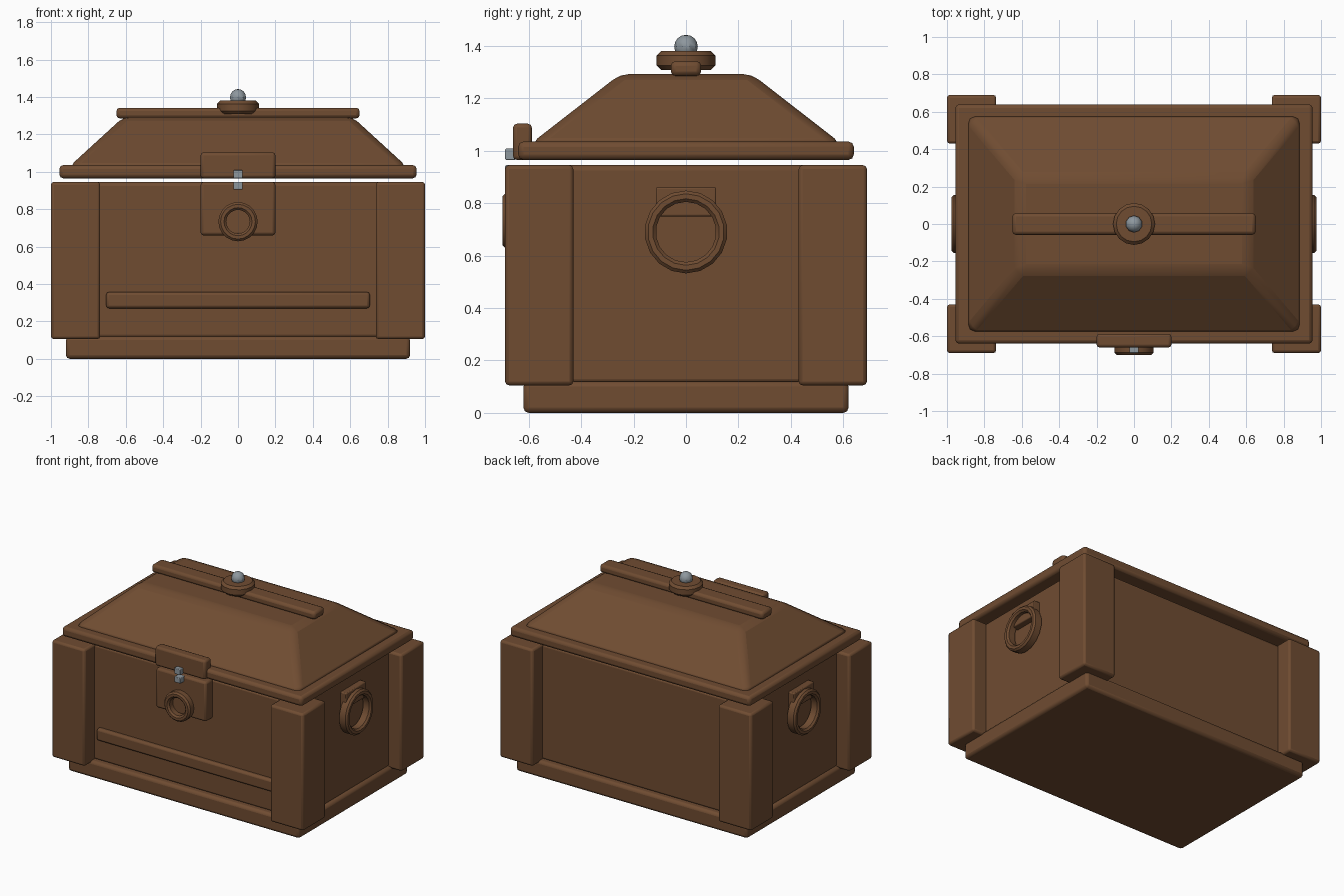
import bpy, bmesh, math
from mathutils import Matrix, Vector

if "Cube" in bpy.data.objects:
    bpy.data.objects.remove(bpy.data.objects["Cube"], do_unlink=True)


def material(name, color):
    m = bpy.data.materials.new(name)
    m.use_nodes = True
    m.diffuse_color = color
    m.node_tree.nodes["Principled BSDF"].inputs["Base Color"].default_value = color
    return m


brown = material("brown wood", (0.16, 0.072, 0.031, 1))
grey = material("grey metal", (0.27, 0.31, 0.34, 1))


def finish(name, bm, mat, bevel=0.0, segments=2):
    bmesh.ops.recalc_face_normals(bm, faces=bm.faces)
    me = bpy.data.meshes.new(name)
    bm.to_mesh(me)
    bm.free()
    me.materials.append(mat)
    ob = bpy.data.objects.new(name, me)
    bpy.context.collection.objects.link(ob)
    if bevel:
        mod = ob.modifiers.new("soft edges", 'BEVEL')
        mod.width, mod.segments = bevel, segments
        mod.limit_method, mod.angle_limit = 'ANGLE', math.radians(30)
    bpy.ops.object.select_all(action='DESELECT')
    ob.select_set(True)
    bpy.context.view_layer.objects.active = ob
    bpy.ops.object.shade_smooth_by_angle(angle=math.radians(35))
    return ob


def box(name, low, high, mat=brown, bevel=0.015, top=None):
    """Box between two corners; top gives the half sizes of a tapered top."""
    low, high = Vector(low), Vector(high)
    bm = bmesh.new()
    bmesh.ops.create_cube(bm, size=1)
    for v in bm.verts:
        upper = v.co.z > 0
        v.co = (low + high) / 2 + v.co * (high - low)
        if top and upper:
            v.co.x = math.copysign(top[0], v.co.x)
            v.co.y = math.copysign(top[1], v.co.y)
    return finish(name, bm, mat, bevel)


def lathe(name, profile, matrix, sides, mat=brown, closed=False, bevel=0.0):
    """Spin a (radius, height) profile around z, then place it."""
    bm = bmesh.new()
    verts = [bm.verts.new((r, 0, h)) for r, h in profile]
    pairs = list(zip(verts, verts[1:]))
    if closed:
        pairs.append((verts[-1], verts[0]))
    edges = [bm.edges.new(p) for p in pairs]
    bmesh.ops.spin(bm, geom=verts + edges, cent=(0, 0, 0), axis=(0, 0, 1),
                   angle=math.tau, steps=sides)
    bmesh.ops.remove_doubles(bm, verts=bm.verts, dist=0.0005)
    bm.transform(matrix)
    return finish(name, bm, mat, bevel)


def ring(name, inner, outer, depth, matrix, sides):
    c = 0.012
    profile = [(inner, 0), (outer, 0), (outer, depth - c), (outer - c, depth),
               (inner + c, depth), (inner, depth - c)]
    return lathe(name, profile, matrix, sides, closed=True)


# Chest
box("base", (-0.92, -0.62, 0), (0.92, 0.62, 0.12), bevel=0.02)
box("body", (-0.895, -0.575, 0.11), (0.895, 0.575, 0.945), bevel=0.02)
box("front_rail", (-0.705, -0.605, 0.27), (0.705, -0.55, 0.357))
for sx, side in ((1, "left"), (-1, "right")):
    for sy, end in ((-1, "front"), (1, "back")):
        xs = sorted((sx * 0.737, sx))
        ys = sorted((sy * 0.43, sy * 0.69))
        box(f"{end}_{side}_post", (xs[0], ys[0], 0.105), (xs[1], ys[1], 0.945))

# Side handles
for s, side in ((1, "left"), (-1, "right")):
    xs = sorted((s * 0.88, s * 0.94))
    box(f"{side}_handle_plate", (xs[0], -0.115, 0.75), (xs[1], 0.115, 0.86), bevel=0.006)
    turn = Matrix.Rotation(s * math.pi / 2, 4, 'Y')
    ring(f"{side}_handle_ring", 0.115, 0.158, 0.06,
         Matrix.Translation((s * 0.915, 0, 0.69)) @ turn, 18)

# Lid
box("lid_rim", (-0.955, -0.64, 0.965), (0.955, 0.64, 1.035), bevel=0.02)
box("lid_slope", (-0.905, -0.595, 1.025), (0.905, 0.595, 1.293), bevel=0.035, top=(0.612, 0.25))
box("lid_bar", (-0.65, -0.058, 1.285), (0.65, 0.058, 1.342), bevel=0.018)
lathe("knob_disc", [(0, 1.308), (0.095, 1.308), (0.112, 1.325), (0.112, 1.363),
                    (0.095, 1.38), (0, 1.38)], Matrix(), 16)
bm = bmesh.new()
bmesh.ops.create_uvsphere(bm, u_segments=10, v_segments=8, radius=0.045)
bm.transform(Matrix.Translation((0, 0, 1.397)))
finish("knob_ball", bm, grey)

# Latch
box("upper_latch_plate", (-0.2, -0.66, 0.965), (0.2, -0.588, 1.103))
box("lower_latch_plate", (-0.2, -0.65, 0.66), (0.2, -0.56, 0.945))
box("upper_latch_pin", (-0.025, -0.69, 0.965), (0.025, -0.65, 1.008), grey, 0.004)
box("lower_latch_pin", (-0.025, -0.69, 0.905), (0.025, -0.64, 0.945), grey, 0.004)
ring("lock_ring", 0.063, 0.105, 0.055,
     Matrix.Translation((0, -0.645, 0.733)) @ Matrix.Rotation(math.pi / 2, 4, 'X'), 20)
